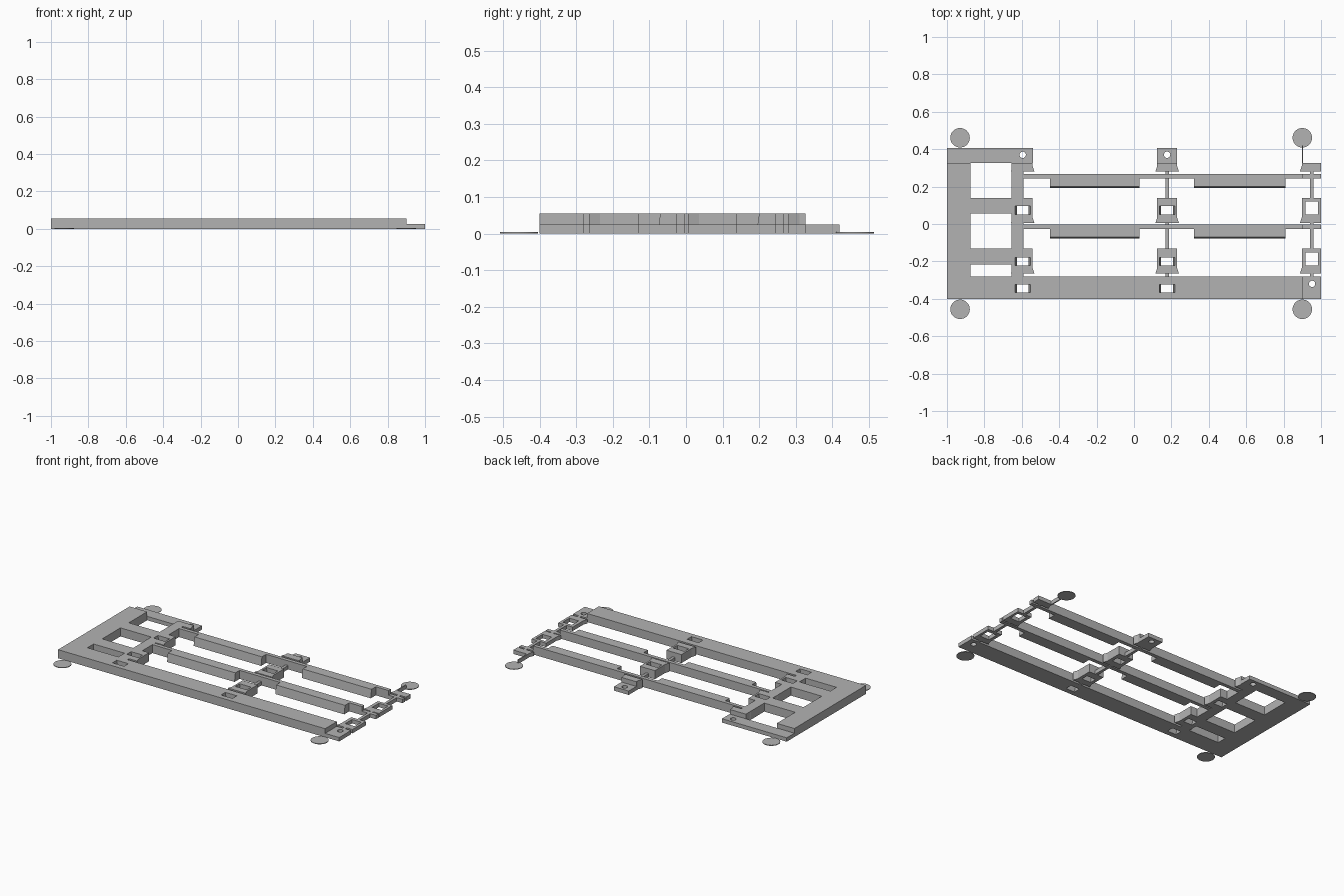
import bpy, bmesh
from mathutils import Matrix

if "Cube" in bpy.data.objects:
    bpy.data.objects.remove(bpy.data.objects["Cube"], do_unlink=True)

HIGH, LOW, FILM = 0.055, 0.025, 0.004
COLUMNS = (-0.595, 0.177, 0.95)

grey = bpy.data.materials.new("matte grey plastic")
grey.use_nodes = True
grey.diffuse_color = (0.45, 0.45, 0.45, 1)
grey.node_tree.nodes["Principled BSDF"].inputs["Base Color"].default_value = grey.diffuse_color


def prism(bm, points, z0, z1):
    """Extrude a plan outline from z0 to z1."""
    base = bm.faces.new([bm.verts.new((x, y, z0)) for x, y in points])
    top = bmesh.ops.extrude_face_region(bm, geom=[base])["geom"]
    for v in top:
        if isinstance(v, bmesh.types.BMVert):
            v.co.z = z1


def box(bm, x0, x1, y0, y1, z1=HIGH, z0=0):
    prism(bm, [(x0, y0), (x1, y0), (x1, y1), (x0, y1)], z0, z1)


def cylinder(bm, x, y, radius, z0, z1, sides=32):
    bmesh.ops.create_cone(bm, cap_ends=True, segments=sides, radius1=radius, radius2=radius,
                          depth=z1 - z0, matrix=Matrix.Translation((x, y, (z0 + z1) / 2)))


def lug(bm, x, y0, y1, height):
    """Block whose front corners flare outward."""
    w, f = 0.053, 0.063
    right = min(x + f, 1)
    prism(bm, [(x - f, y0), (right, y0), (min(x + w, 1), y0 + 0.03), (min(x + w, 1), y1),
               (x - w, y1), (x - w, y0 + 0.03)], 0, height)


def slot(bm, x, y):
    """Through slot with slanted ends."""
    prism(bm, [(x - 0.03, y - 0.022), (x + 0.03, y - 0.022),
               (x + 0.03, y + 0.022), (x - 0.03, y + 0.022)], -0.01, HIGH + 0.01)
    for v in bm.verts:
        if v.co.z > HIGH and abs(v.co.x - x) < 0.04 and abs(v.co.y - y) < 0.03:
            v.co.x += 0.013 if v.co.x > x else -0.013


def make(name, bm):
    bmesh.ops.recalc_face_normals(bm, faces=bm.faces)
    mesh = bpy.data.meshes.new(name)
    bm.to_mesh(mesh)
    bm.free()
    mesh.materials.append(grey)
    ob = bpy.data.objects.new(name, mesh)
    bpy.context.collection.objects.link(ob)
    return ob


# Cutter holding every slot, window and screw hole
bm = bmesh.new()
for x in COLUMNS[:2]:
    for y in (-0.345, -0.2, 0.073):
        slot(bm, x, y)
    cylinder(bm, x, 0.37, 0.017, -0.01, 0.1, 24)
for y in (-0.187, 0.086):
    box(bm, 0.918, 0.984, y - 0.034, y + 0.034, 0.1, -0.01)
cylinder(bm, 0.952, -0.32, 0.017, -0.01, 0.1, 24)
cutter = make("hole_cutter", bm)
cutter.hide_render = True
cutter.hide_viewport = True


def cut(ob):
    mod = ob.modifiers.new("holes", 'BOOLEAN')
    mod.operation = 'DIFFERENCE'
    mod.solver = 'EXACT'
    mod.use_self = True
    mod.object = cutter


# Long front rail with lowered end
bm = bmesh.new()
box(bm, -1, 0.9, -0.4, -0.28)
box(bm, 0.9, 1, -0.4, -0.28, LOW)
cut(make("front_rail", bm))

# Wide end frame with windows and low back arm
bm = bmesh.new()
box(bm, -1, -0.875, -0.28, 0.327)
box(bm, -0.655, -0.59, -0.28, 0.327)
box(bm, -0.9, -0.64, 0.055, 0.14)
box(bm, -0.9, -0.64, -0.217, -0.13)
box(bm, -1, -0.54, 0.327, 0.405, LOW)
for y0, y1 in ((-0.265, -0.13), (0.005, 0.14), (0.28, 0.327)):
    lug(bm, COLUMNS[0], y0, y1, HIGH)
cut(make("end_frame", bm))

# Middle and far columns: lugs on a thin low spine
for name, x, height in (("middle_column", COLUMNS[1], HIGH), ("far_column", COLUMNS[2], LOW)):
    bm = bmesh.new()
    box(bm, x - 0.009, x + 0.009, -0.28, 0.3, LOW)
    for y0, y1 in ((-0.265, -0.13), (0.005, 0.14), (0.28, 0.327)):
        lug(bm, x, y0, y1, height)
    if height == HIGH:
        box(bm, x - 0.053, x + 0.053, 0.32, 0.405, LOW)
    cut(make(name, bm))

# Two long cross beams with thickened pads
for name, y in (("middle_beam", 0), ("back_beam", 0.27)):
    bm = bmesh.new()
    box(bm, -0.59, 0.9, y - 0.027, y - 0.003)
    box(bm, 0.9, 1, y - 0.027, y - 0.003, LOW)
    for x0, x1 in ((-0.45, 0.03), (0.32, 0.81)):
        box(bm, x0, x1, y - 0.07, y - 0.027)
    for v in bm.verts:
        if v.co.y < y - 0.06 and v.co.z < 0.01:
            v.co.y -= 0.008
    make(name, bm)

# Thin corner discs and the tie to the back one
for side, x in (("right", -0.93), ("left", 0.9)):
    for end, y in (("front", -0.456), ("back", 0.461)):
        bm = bmesh.new()
        cylinder(bm, x, y, 0.052, 0, FILM, 48)
        make(f"{end}_{side}_disc", bm)
bm = bmesh.new()
box(bm, 0.897, 0.904, 0.32, 0.42, LOW)
make("disc_tie", bm)
